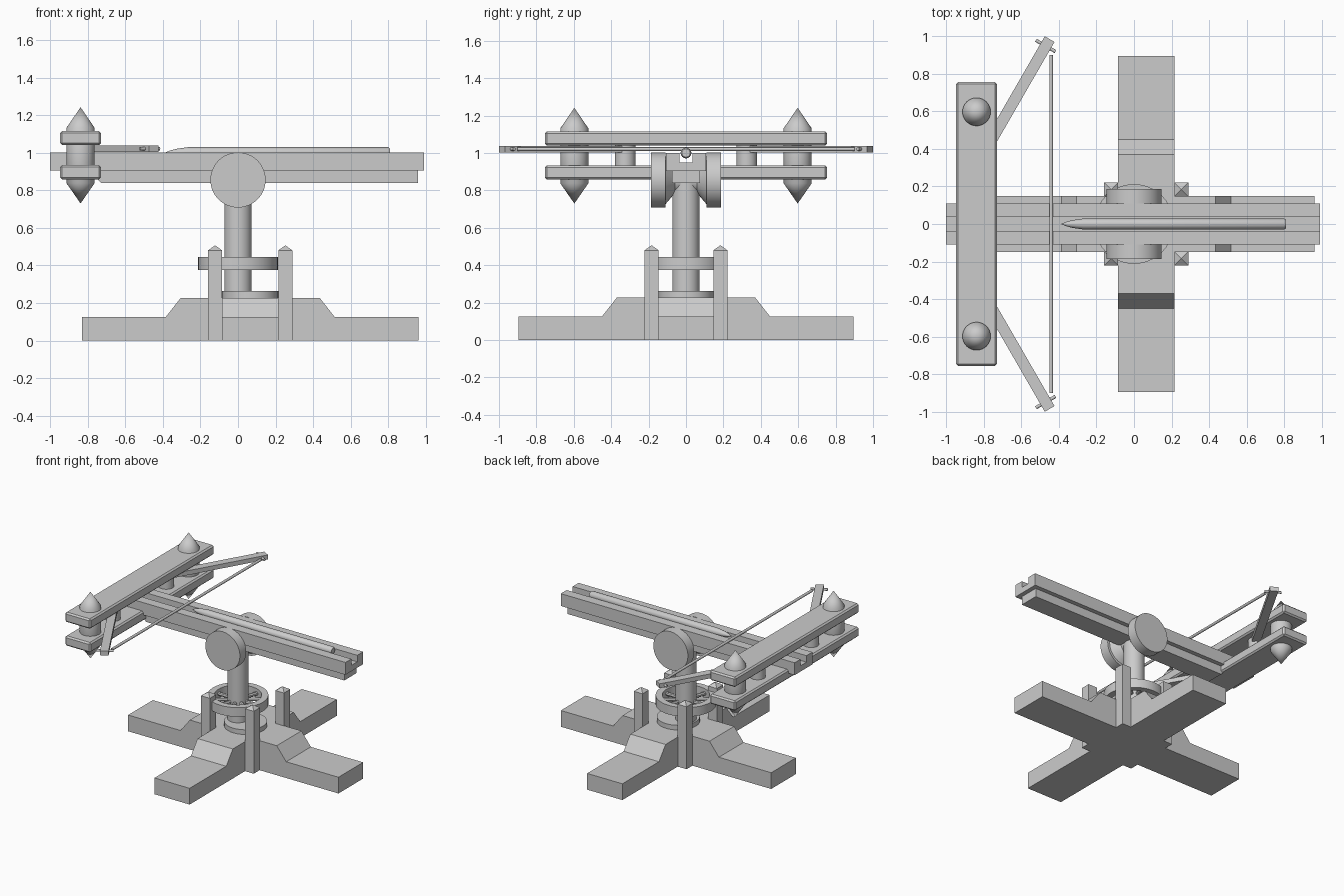
import bpy, bmesh, math
from mathutils import Matrix, Vector

if "Cube" in bpy.data.objects:
    bpy.data.objects.remove(bpy.data.objects["Cube"], do_unlink=True)

GREY = (0.6, 0.6, 0.6, 1.0)
mat = bpy.data.materials.new("plain grey")
mat.use_nodes = True
mat.diffuse_color = GREY
mat.node_tree.nodes["Principled BSDF"].inputs["Base Color"].default_value = GREY


def finish(bm, name, smooth=False):
    bmesh.ops.recalc_face_normals(bm, faces=bm.faces)
    mesh = bpy.data.meshes.new(name)
    bm.to_mesh(mesh)
    bm.free()
    mesh.materials.append(mat)
    obj = bpy.data.objects.new(name, mesh)
    bpy.context.collection.objects.link(obj)
    if smooth:
        bpy.ops.object.select_all(action='DESELECT')
        obj.select_set(True)
        bpy.context.view_layer.objects.active = obj
        bpy.ops.object.shade_smooth_by_angle(angle=math.radians(35))
    return obj


def box(name, center, size, turn=0, bevel=0):
    bm = bmesh.new()
    bmesh.ops.create_cube(bm, size=1)
    bmesh.ops.scale(bm, vec=size, verts=bm.verts)
    if bevel:
        bmesh.ops.bevel(bm, geom=bm.edges[:], offset=bevel, segments=1, affect='EDGES')
    bm.transform(Matrix.Translation(center) @ Matrix.Rotation(turn, 4, 'Z'))
    return finish(bm, name)


def prism(name, outline, width, matrix):
    """Extrude an (x, z) outline along y, centred, then place it."""
    bm = bmesh.new()
    face = bm.faces.new([bm.verts.new((x, -width / 2, z)) for x, z in outline])
    ext = bmesh.ops.extrude_face_region(bm, geom=[face])
    moved = [v for v in ext["geom"] if isinstance(v, bmesh.types.BMVert)]
    bmesh.ops.translate(bm, vec=(0, width, 0), verts=moved)
    bm.transform(matrix)
    return finish(bm, name)


def lathe(name, profile, origin=(0, 0, 0), axis=(0, 0, 1), sides=32, closed=False):
    """Spin an (r, h) profile about an axis through the origin point."""
    bm = bmesh.new()
    verts = [bm.verts.new((r, 0, h)) for r, h in profile]
    pairs = list(zip(verts, verts[1:] + verts[:1]))
    edges = [bm.edges.new(p) for p in (pairs if closed else pairs[:-1])]
    bmesh.ops.spin(bm, geom=verts + edges, cent=(0, 0, 0), axis=(0, 0, 1),
                   angle=math.tau, steps=sides, use_merge=True)
    bmesh.ops.remove_doubles(bm, verts=bm.verts, dist=0.0001)
    turn = Vector((0, 0, 1)).rotation_difference(Vector(axis)).to_matrix().to_4x4()
    bm.transform(Matrix.Translation(origin) @ turn)
    return finish(bm, name, smooth=True)


def rod(name, start, end, radius, sides=32):
    start, end = Vector(start), Vector(end)
    length = (end - start).length
    return lathe(name, [(0, 0), (radius, 0), (radius, length), (0, length)],
                 start, end - start, sides)


# Cross-shaped stand: two stepped beams at right angles
BASE_X = 0.065
half = [(0.895, 0), (0.895, 0.125), (0.45, 0.125), (0.37, 0.227)]
outline = half + [(-x, z) for x, z in reversed(half)]
for name, angle in (("base_beam_long", 0), ("base_beam_cross", math.pi / 2)):
    prism(name, outline, 0.3,
          Matrix.Translation((BASE_X, 0, 0)) @ Matrix.Rotation(angle, 4, 'Z'))

# Corner posts with pyramid tops
for sx in (-1, 1):
    for sy in (-1, 1):
        x, y = BASE_X + sx * 0.187, sy * 0.184
        bm = bmesh.new()
        bmesh.ops.create_cube(bm, size=1)
        bmesh.ops.scale(bm, vec=(0.075, 0.075, 0.48), verts=bm.verts)
        top = [f for f in bm.faces if f.normal.z > 0.9]
        tip = bmesh.ops.poke(bm, faces=top)["verts"]
        bmesh.ops.translate(bm, vec=(0, 0, 0.027), verts=tip)
        bm.transform(Matrix.Translation((x, y, 0.24)))
        finish(bm, "corner_post")

# Pivot column, its foot plate and the spoked guide wheel
rod("foot_plate", (BASE_X, 0, 0.22), (BASE_X, 0, 0.263), 0.15)
rod("column", (0, 0, 0.225), (0, 0, 0.85), 0.073)
lathe("guide_ring", [(0.165, 0.375), (0.212, 0.375), (0.212, 0.445), (0.165, 0.445)],
      closed=True, sides=40)
for i in range(10):
    a = math.tau * i / 10
    d = Vector((math.cos(a), math.sin(a), 0))
    rod("wheel_spoke", d * 0.06 + Vector((0, 0, 0.41)),
        d * 0.18 + Vector((0, 0, 0.41)), 0.014, 8)

# Tilting joint: side discs with tapered hubs
for s in (-1, 1):
    rod("side_disc", (0, s * 0.11, 0.855), (0, s * 0.187, 0.855), 0.147, 48)
    lathe("joint_hub", [(0, 0), (0.07, 0), (0.07, 0.03), (0.135, 0.085), (0, 0.085)],
          (0, s * 0.03, 0.855), (0, s, 0))

# Stock: grooved upper beam over a narrower lower beam
side = [(0.108, 0.905), (0.108, 1.0), (0.036, 1.0), (0.036, 0.95)]
groove = side + [(-x, z) for x, z in reversed(side)]
prism("grooved_beam", groove, 1.99,
      Matrix.Translation((-0.005, 0, 0)) @ Matrix.Rotation(math.pi / 2, 4, 'Z'))
prism("lower_beam", [(-0.73, 0.84), (0.957, 0.84), (0.957, 0.905), (-0.79, 0.905)],
      0.15, Matrix.Identity(4))

# Bow frame: two planks joined by struts and pointed torsion drums
FRAME_X = -0.838
for name, z in (("lower_plank", 0.896), ("upper_plank", 1.078)):
    box(name, (FRAME_X, 0, z), (0.217, 1.51, 0.076), bevel=0.011)
for s in (-1, 1):
    rod("frame_strut", (FRAME_X, s * 0.325, 0.92), (FRAME_X, s * 0.325, 1.05), 0.055)
    lathe("torsion_drum", [(0, 0.73), (0.075, 0.838), (0.075, 1.132), (0, 1.242)],
          (FRAME_X, s * 0.597, 0))

# Bow arms with tip pins
for s in (-1, 1):
    along = Vector((0.5, s * 0.866, 0))
    across = Vector((0.866, -s * 0.5, 0))
    tip = Vector((-0.449, s * 0.984, 1.021))
    box("bow_arm", tip - along * 0.39, (0.78, 0.06, 0.034), s * math.pi / 3)
    pin = tip - along * 0.042
    rod("tip_pin", pin - across * 0.06, pin + across * 0.06, 0.009, 12)

# Bowstring and bolt
rod("bowstring", (-0.441, -0.9, 1.021), (-0.441, 0.9, 1.021), 0.01, 12)
lathe("bolt", [(0, 0), (0.012, 0.03), (0.021, 0.065), (0.029, 0.12), (0.029, 1.19),
               (0.022, 1.2), (0, 1.2)], (-0.39, 0, 1.0), (1, 0, 0), 16)
